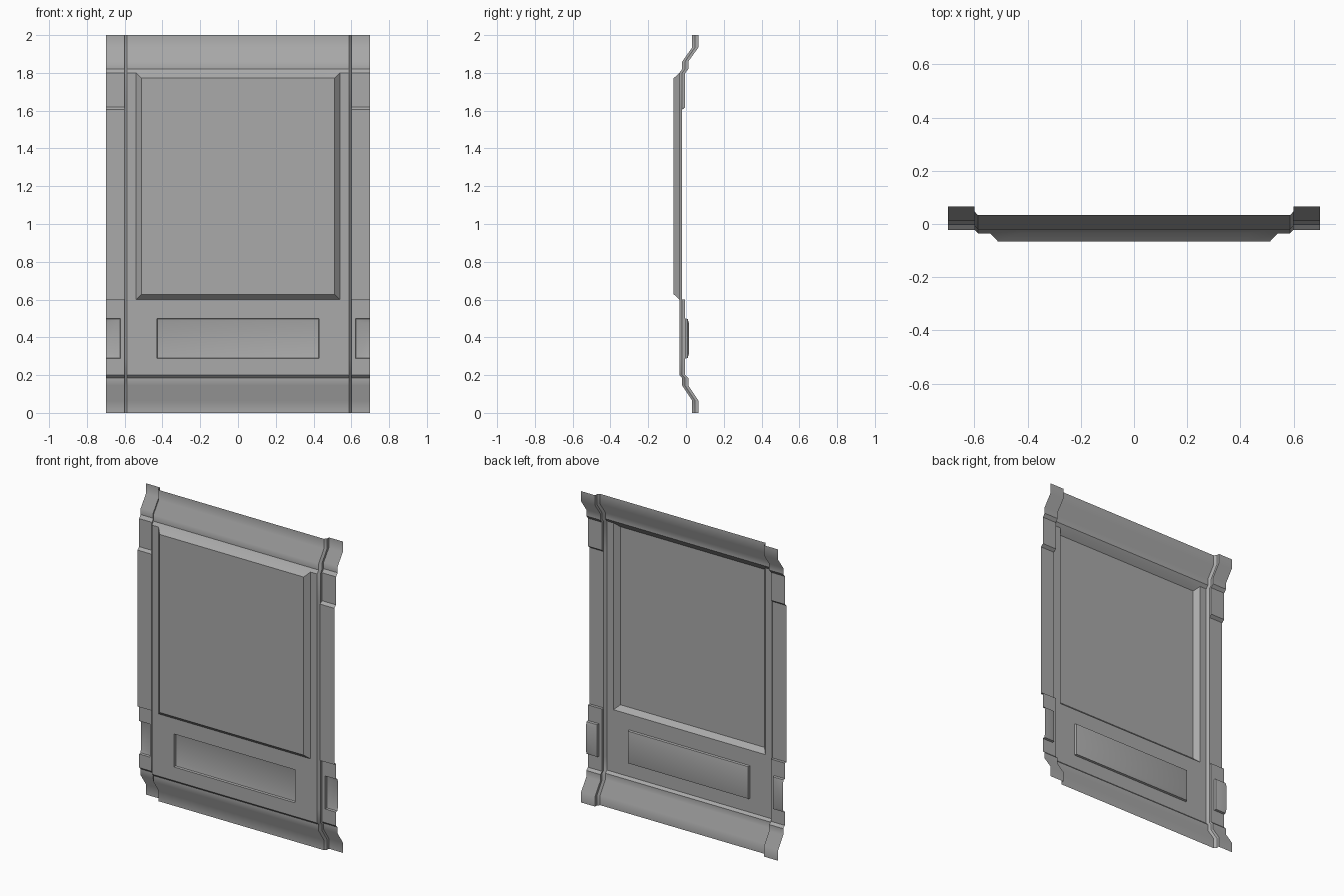
import bpy
import bmesh
import math

if "Cube" in bpy.data.objects:
    bpy.data.objects.remove(bpy.data.objects["Cube"], do_unlink=True)

grey = bpy.data.materials.new("plain grey")
grey.use_nodes = True
COLOUR = (0.4, 0.4, 0.4, 1)
grey.diffuse_color = COLOUR
grey.node_tree.nodes["Principled BSDF"].inputs["Base Color"].default_value = COLOUR

# Moulding profile from floor to top: height, middle depth, side depth
PROFILE = [
    (0, 0.033, 0.066), (0.065, 0.033, 0.066), (0.145, -0.02, 0.012),
    (0.185, -0.02, 0.012), (0.2, -0.035, -0.004), (0.288, -0.035, -0.004),
    (0.5, -0.035, -0.004), (0.6, -0.035, -0.004), (0.6, -0.035, -0.022),
    (1.605, -0.035, -0.022), (1.62, -0.035, -0.004), (1.8, -0.035, -0.004),
    (1.82, -0.02, 0.012), (1.86, -0.02, 0.012), (1.935, 0.033, 0.066),
    (2, 0.033, 0.066),
]


def middle(offset=0):
    return lambda mid, side: mid + offset


def flank(mid, side):
    return side


def relief(bm, x0, x1, z0, z1, steps):
    """Push a rectangle of the sheet in or out through mitred steps."""
    faces = []
    for f in bm.faces:
        c = f.calc_center_median()
        if x0 < c.x < x1 and z0 < c.z < z1:
            faces.append(f)
    for width, depth in steps:
        bmesh.ops.inset_region(bm, faces=faces, thickness=width, depth=depth,
                               use_boundary=False, use_even_offset=True)


def sheet(name, columns, reliefs=()):
    """Sweep the columns (x, depth rule) up the moulding profile."""
    bm = bmesh.new()
    rows = [[bm.verts.new((x, rule(mid, side), z)) for x, rule in columns]
            for z, mid, side in PROFILE]
    for low, high in zip(rows, rows[1:]):
        for i in range(len(columns) - 1):
            bm.faces.new((low[i], low[i + 1], high[i + 1], high[i]))
    bmesh.ops.remove_doubles(bm, verts=bm.verts, dist=0.0001)
    bm.normal_update()
    for r in reliefs:
        relief(bm, *r)
    mesh = bpy.data.meshes.new(name)
    bm.to_mesh(mesh)
    bm.free()
    mesh.materials.append(grey)
    obj = bpy.data.objects.new(name, mesh)
    bpy.context.collection.objects.link(obj)
    bpy.ops.object.select_all(action="DESELECT")
    obj.select_set(True)
    bpy.context.view_layer.objects.active = obj
    bpy.ops.object.shade_smooth_by_angle(angle=math.radians(36))


RECESS = [(0.003, -0.013), (0.02, -0.006)]

# Middle panel with a raised field above a sunken one
xs = [0.587, 0.54, 0.43]
sheet("middle_panel",
      [(x, middle()) for x in [-x for x in xs] + xs[::-1]],
      [(-0.54, 0.54, 0.6, 1.8, [(0.028, 0.03)]),
       (-0.43, 0.43, 0.288, 0.5, RECESS)])

# Set-back side strips, and the chamfered edges joining them to the middle
for label, s in (("left", 1), ("right", -1)):
    strip = [(s * x, flank) for x in (0.6, 0.623, 0.7)]
    edge = [(s * 0.587, middle()), (s * 0.6, middle(0.015)), (s * 0.6, flank)]
    lo, hi = sorted((s * 0.623, s * 0.7))
    sheet(label + "_side_strip", strip[::s], [(lo, hi, 0.288, 0.5, RECESS)])
    sheet(label + "_chamfered_edge", edge[::s])
